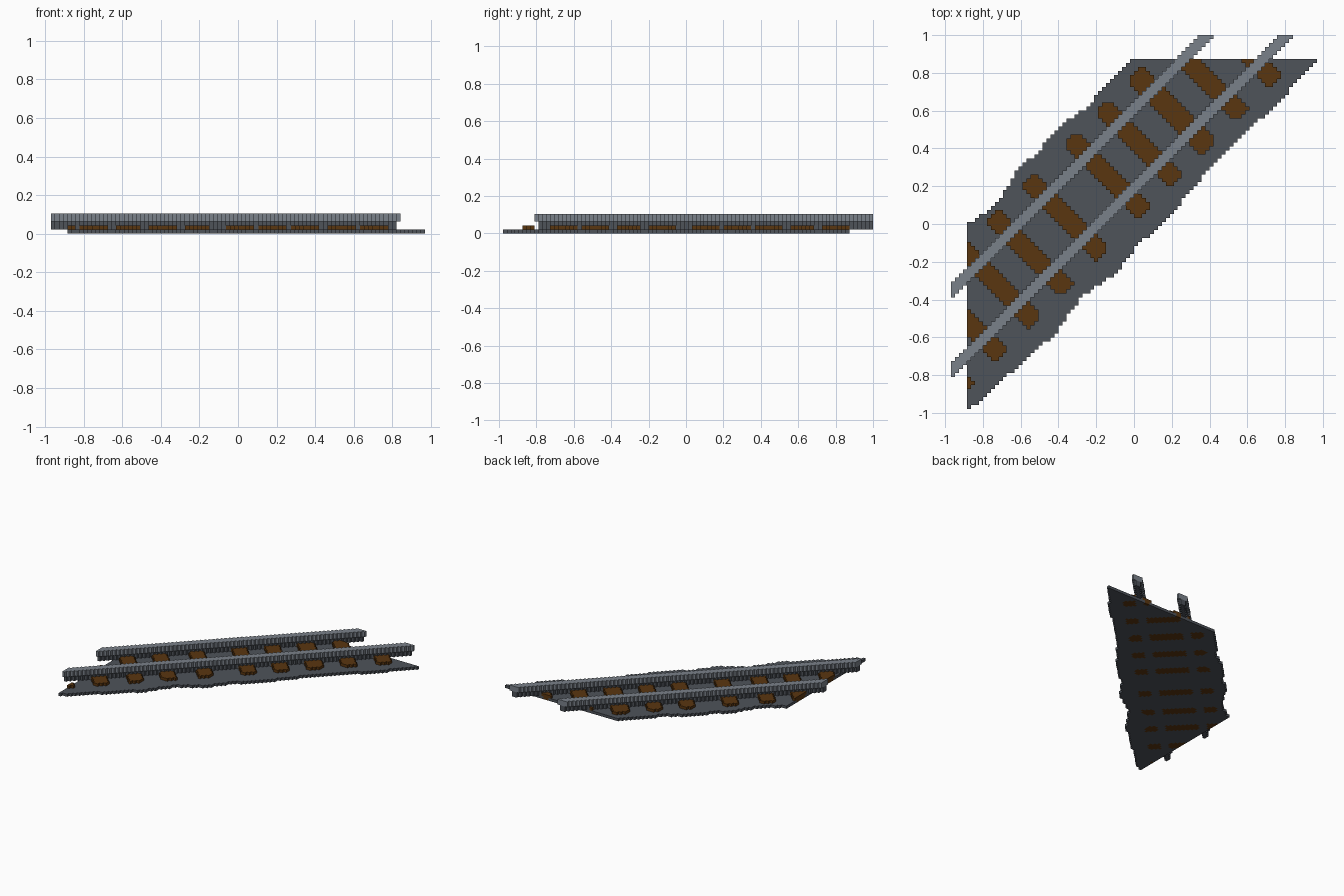
import bpy
import bmesh

if "Cube" in bpy.data.objects:
    bpy.data.objects.remove(bpy.data.objects["Cube"], do_unlink=True)

S = 2 / 95                 # edge of one block
NX, NY = 92, 95            # grid size
X0, Y0 = -NX * S / 2, -1.0


def make_material(name, srgb):
    lin = [((c / 255 + 0.055) / 1.055) ** 2.4 for c in srgb] + [1.0]
    mat = bpy.data.materials.new(name)
    mat.use_nodes = True
    mat.diffuse_color = lin
    bsdf = mat.node_tree.nodes["Principled BSDF"]
    bsdf.inputs["Base Color"].default_value = lin
    bsdf.inputs["Roughness"].default_value = 0.9
    return mat


STEEL = make_material("light steel grey", (122, 129, 138))
GRAVEL = make_material("dark gravel grey", (78, 83, 90))
WOOD = make_material("sleeper brown", (90, 54, 16))

SIDES = {
    (1, 0, 0): [(1, 0, 0), (1, 1, 0), (1, 1, 1), (1, 0, 1)],
    (-1, 0, 0): [(0, 0, 0), (0, 0, 1), (0, 1, 1), (0, 1, 0)],
    (0, 1, 0): [(0, 1, 0), (0, 1, 1), (1, 1, 1), (1, 1, 0)],
    (0, -1, 0): [(0, 0, 0), (1, 0, 0), (1, 0, 1), (0, 0, 1)],
    (0, 0, 1): [(0, 0, 1), (1, 0, 1), (1, 1, 1), (0, 1, 1)],
    (0, 0, -1): [(0, 0, 0), (0, 1, 0), (1, 1, 0), (1, 0, 0)],
}


def build_blocks(name, layers, rule, mats):
    """Fill cells where rule(i, j, k) gives a material index; keep outer faces."""
    cells = {}
    for k in layers:
        for i in range(NX):
            for j in range(NY):
                m = rule(i, j, k)
                if m is not None:
                    cells[i, j, k] = m
    bm = bmesh.new()
    corners = {}

    def corner(p):
        if p not in corners:
            corners[p] = bm.verts.new((X0 + p[0] * S, Y0 + p[1] * S, p[2] * S))
        return corners[p]

    for (i, j, k), m in cells.items():
        for (a, b, c), quad in SIDES.items():
            if (i + a, j + b, k + c) not in cells:
                f = bm.faces.new([corner((i + q[0], j + q[1], k + q[2])) for q in quad])
                f.material_index = m
    mesh = bpy.data.meshes.new(name)
    bm.to_mesh(mesh)
    bm.free()
    for mat in mats:
        mesh.materials.append(mat)
    obj = bpy.data.objects.new(name, mesh)
    bpy.context.collection.objects.link(obj)
    return obj


def centre(i, j):
    return X0 + (i + 0.5) * S, Y0 + (j + 0.5) * S


def along(points, x):
    """Height of a broken line at x."""
    for (xa, ya), (xb, yb) in zip(points, points[1:]):
        if xa <= x <= xb:
            return ya + (yb - ya) * (x - xa) / (xb - xa)
    return points[-1][1]


# Ragged edges of the gravel bed
UPPER = [(-0.9, -0.01), (-0.765, 0.07), (-0.71, 0.13), (-0.64, 0.24), (-0.62, 0.285),
         (-0.5, 0.39), (-0.405, 0.51), (-0.235, 0.63), (-0.18, 0.71), (-0.01, 0.88), (1, 0.88)]
LOWER = [(-0.9, -1.01), (-0.62, -0.76), (-0.5, -0.65), (-0.43, -0.6), (-0.34, -0.47),
         (-0.28, -0.39), (-0.08, -0.25), (0.01, -0.12), (0.15, 0.0), (0.3, 0.17),
         (0.38, 0.27), (0.55, 0.45), (0.7, 0.58), (0.97, 0.86)]
TIES = [-1.75, -1.40, -1.05, -0.70, -0.33, 0.11, 0.45, 0.80, 1.15, 1.51]
RAILS = {"left_rail": 9, "right_rail": 29}   # first diagonal of each rail head


def in_bed(i, j):
    x, y = centre(i, j)
    return x > -0.885 and y < 0.874 and along(LOWER, x) < y < along(UPPER, x)


def in_tie(i, j, half_width, half_length):
    x, y = centre(i, j)
    dv = abs(y - x - 0.395)
    du = min(abs(x + y - t) for t in TIES)
    return (x > -0.885 and y < 0.874 and du < half_width and dv < half_length
            and du + dv < half_width + half_length - 0.02)


def under_rail(i, j, margin):
    return any(d + margin <= j - i <= d + 3 - margin for d in RAILS.values())


# Gravel bed, with the sleepers' undersides showing through it
def bed_rule(i, j, k):
    if in_tie(i, j, 0.055, 0.375) and not under_rail(i, j, 0):
        return 1
    return 0 if in_bed(i, j) else None


build_blocks("gravel_bed", [0], bed_rule, [GRAVEL, WOOD])


# Sleepers, lying across the bed and broken by the rail webs
def tie_rule(i, j, k):
    return 0 if in_tie(i, j, 0.075, 0.395) and not under_rail(i, j, 1) else None


build_blocks("sleepers", [1], tie_rule, [WOOD])

# Rails: narrow dark web below, wider light head above
for name, d in RAILS.items():
    build_blocks(name + "_web", [1, 2],
                 lambda i, j, k: 0 if d + 1 <= j - i <= d + 2 else None, [GRAVEL])
    build_blocks(name + "_head", [3, 4],
                 lambda i, j, k: 0 if d <= j - i <= d + 3 else None, [STEEL])
